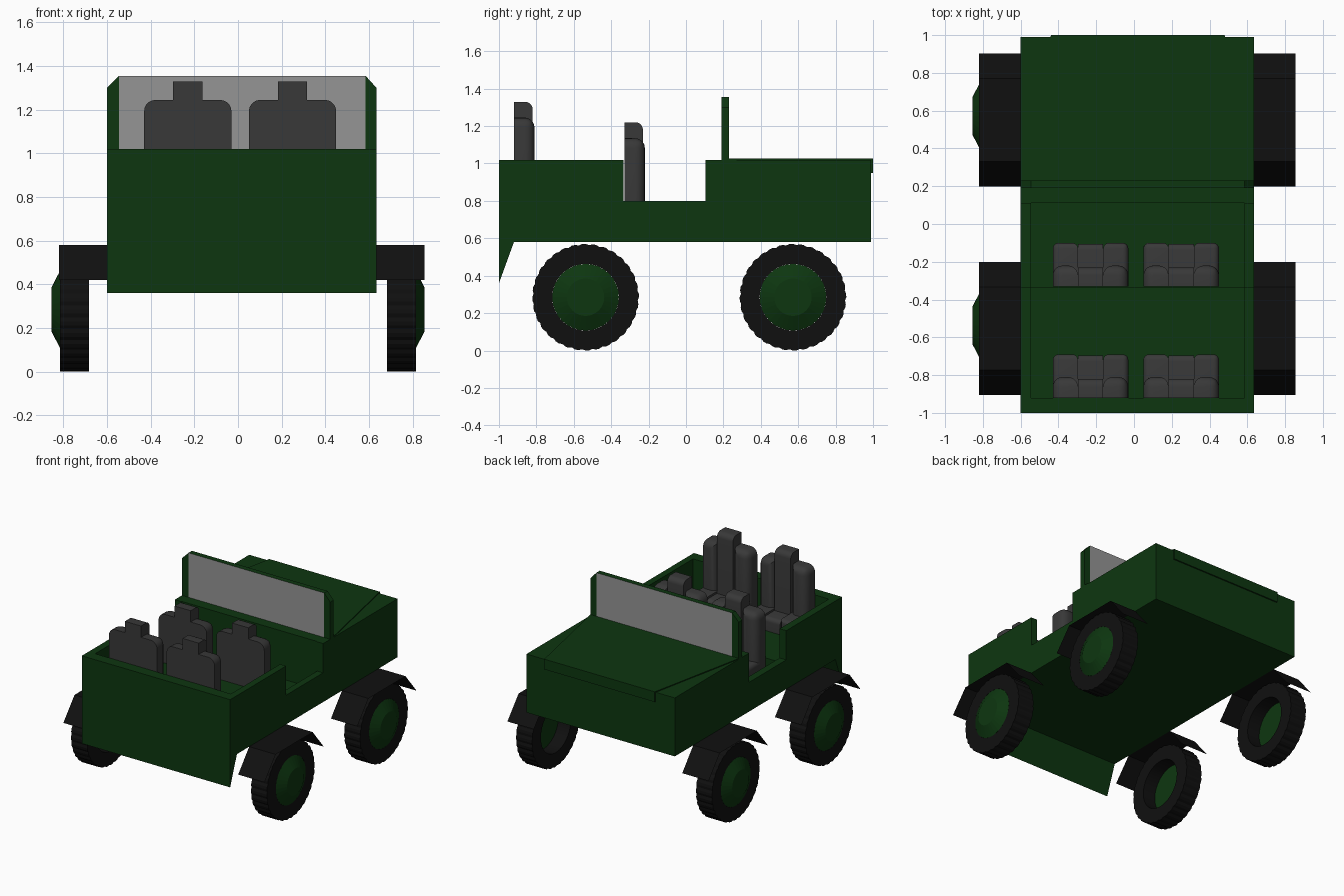
import bpy, bmesh, math

if "Cube" in bpy.data.objects:
    bpy.data.objects.remove(bpy.data.objects["Cube"])


def material(name, rgb):
    m = bpy.data.materials.new(name)
    m.diffuse_color = (*rgb, 1)
    m.use_nodes = True
    m.node_tree.nodes["Principled BSDF"].inputs["Base Color"].default_value = m.diffuse_color
    return m


GREEN = material("army green paint", (0.004, 0.037, 0.005))
BLACK = material("black rubber", (0.005, 0.005, 0.005))
GREY = material("dark grey seat", (0.04, 0.04, 0.04))
GLASS = material("grey glass", (0.30, 0.30, 0.30))


def finish(bm, name, mats, fix=True):
    if fix:
        bmesh.ops.recalc_face_normals(bm, faces=bm.faces[:])
    me = bpy.data.meshes.new(name)
    bm.to_mesh(me)
    bm.free()
    for m in mats:
        me.materials.append(m)
    ob = bpy.data.objects.new(name, me)
    bpy.context.collection.objects.link(ob)
    return ob


def prism(bm, profile, a, b, axis):
    """Extrude a 2D profile from a to b along the axis."""
    def place(p, t):
        return {"X": (t, p[0], p[1]), "Y": (p[0], t, p[1]), "Z": (p[0], p[1], t)}[axis]
    lo = [bm.verts.new(place(p, a)) for p in profile]
    hi = [bm.verts.new(place(p, b)) for p in profile]
    n = len(profile)
    bm.faces.new(lo[::-1])
    bm.faces.new(hi)
    for i in range(n):
        j = (i + 1) % n
        bm.faces.new((lo[i], lo[j], hi[j], hi[i]))
    return lo + hi


def solid(name, profile, a, b, axis, mat):
    bm = bmesh.new()
    prism(bm, profile, a, b, axis)
    return finish(bm, name, [mat])


# Body shell with door cut-outs and sloped tail panel, hollowed by a cutter
XL, XR = -0.60, 0.635
IL, IR = -0.545, 0.585
FLOOR, STEP = 0.66, 0.11
body = solid("body", [(-1, 0.36), (-0.92, 0.58), (0.99, 0.58), (0.99, 1.02),
                      (0.105, 1.02), (0.105, 0.80), (-0.335, 0.80), (-0.335, 1.02),
                      (-1, 1.02)], XL, XR, "X", GREEN)
cutter = solid("interior_cutter", [(0.11, 1.2), (0.11, FLOOR), (-0.333, FLOOR),
                                   (-0.333, FLOOR + STEP), (-0.92, FLOOR + STEP),
                                   (-0.92, 1.2)], IL, IR, "X", GREEN)
cutter.hide_render = True
cutter.hide_viewport = True
cut = body.modifiers.new("interior", "BOOLEAN")
cut.operation = "DIFFERENCE"
cut.solver = "EXACT"
cut.object = cutter

# Hood panel with a short front lip
bm = bmesh.new()
prism(bm, [(XL, 0.23), (XR, 0.23), (0.48, 1.0), (-0.44, 1.0)], 1.02, 1.027, "Z")
prism(bm, [(-0.44, 0.99), (0.48, 0.99), (0.48, 1.0), (-0.44, 1.0)], 0.95, 1.02, "Z")
finish(bm, "hood", [GREEN])

# Windshield: two chamfered posts and a centre pane with green rim
solid("windshield_post_left", [(XL, 1.02), (IL, 1.02), (IL, 1.355), (XL, 1.30)],
      0.19, 0.23, "Y", GREEN)
solid("windshield_post_right", [(XR, 1.02), (IR, 1.02), (IR, 1.355), (XR, 1.30)],
      0.19, 0.23, "Y", GREEN)
pane = solid("windshield_pane", [(IL, 1.02), (IR, 1.02), (IR, 1.355), (IL, 1.355)],
             0.19, 0.23, "Y", GREEN)
pane.data.materials.append(GLASS)
for f in pane.data.polygons:
    f.material_index = 1 if abs(f.normal.y) > 0.9 else 0


# Seats: padded blocks rounded on chosen edges
def pad(bm, x, y, z, r, sides):
    """Box whose edges between the listed pairs of sides are rounded."""
    verts = prism(bm, [(x[0], y[0]), (x[1], y[0]), (x[1], y[1]), (x[0], y[1])],
                  z[0], z[1], "Z")
    planes = {"l": (0, x[0]), "r": (0, x[1]), "f": (1, y[1]), "t": (2, z[1])}
    edges = []
    for e in {e for v in verts for e in v.link_edges}:
        for pair in sides:
            if all(abs(v.co[planes[s][0]] - planes[s][1]) < 1e-5
                   for s in pair for v in e.verts):
                edges.append(e)
    bmesh.ops.bevel(bm, geom=edges, offset=r, segments=5, profile=0.5,
                    affect="EDGES", clamp_overlap=True)


bm = bmesh.new()
for x, outer in (((-0.20, -0.067), "l"), ((0.067, 0.20), "r")):
    pad(bm, x, (0, 0.11), (0, 0.475), 0.052, (outer + "t", "ft", "fl", "fr"))   # back bolster
    pad(bm, x, (0.05, 0.23), (0, 0.115), 0.03, (outer + "t", "ft", "fl", "fr"))  # cushion side
pad(bm, (-0.067, 0.067), (0, 0.10), (0, 0.56), 0.04, ("ft",))       # centre back and headrest
pad(bm, (-0.067, 0.067), (0.05, 0.225), (0, 0.10), 0.03, ("ft",))   # cushion centre
seat = finish(bm, "seat_front_left", [GREY])
seat.data.shade_smooth()
seat.data.set_sharp_from_angle(angle=math.radians(35))
seat.location = (-0.23, -0.33, FLOOR)
for name, loc in (("seat_front_right", (0.25, -0.33, FLOOR)),
                  ("seat_rear_left", (-0.23, -0.92, FLOOR + STEP)),
                  ("seat_rear_right", (0.25, -0.92, FLOOR + STEP))):
    ob = bpy.data.objects.new(name, seat.data)
    bpy.context.collection.objects.link(ob)
    ob.location = loc


# Wheels
def lathe(name, profile, n, mat, closed, notch=0.0):
    """Revolve (radius, x) points round the x axis; notch cuts tread grooves."""
    bm = bmesh.new()
    rings = []
    for r, x in profile:
        ring = []
        for k in range(n):
            rr = r - (notch if k % 3 == 2 and r > 0.25 else 0)
            a = 2 * math.pi * k / n
            ring.append(bm.verts.new((x, rr * math.cos(a), rr * math.sin(a))))
        rings.append(ring)
    pairs = list(zip(rings, rings[1:]))
    if closed:
        pairs.append((rings[-1], rings[0]))
    else:
        bm.faces.new(rings[0])
        bm.faces.new(rings[-1])
    for p, q in pairs:
        for k in range(n):
            j = (k + 1) % n
            bm.faces.new((p[k], p[j], q[j], q[k]))
    return finish(bm, name, [mat])


R = 0.285
for side, s in (("left", -1), ("right", 1)):
    for end, y in (("rear", -0.537), ("front", 0.572)):
        tyre = lathe(f"tyre_{end}_{side}", [(0.178, s * 0.683), (R, s * 0.683),
                     (R, s * 0.815), (0.178, s * 0.815)], 96, BLACK, True, 0.006)
        hub = lathe(f"hub_{end}_{side}", [(0.178, s * 0.785), (0.178, s * 0.815),
                    (0.10, s * 0.855)], 32, GREEN, False)
        for ob in (tyre, hub):
            ob.location = (0, y, R)

# Fenders: thin folded sheets over each wheel
for side, x0, x1 in (("left", -0.82, XL), ("right", XR, 0.855)):
    for end, c in (("rear", -0.553), ("front", 0.55)):
        bm = bmesh.new()
        rows = [[bm.verts.new((x, c + dy, z)) for x in (x0, x1)]
                for dy, z in ((-0.352, 0.42), (-0.22, 0.58), (0.22, 0.58), (0.352, 0.42))]
        for p, q in zip(rows, rows[1:]):
            bm.faces.new((p[0], p[1], q[1], q[0]))
        finish(bm, f"fender_{end}_{side}", [BLACK], fix=False)
